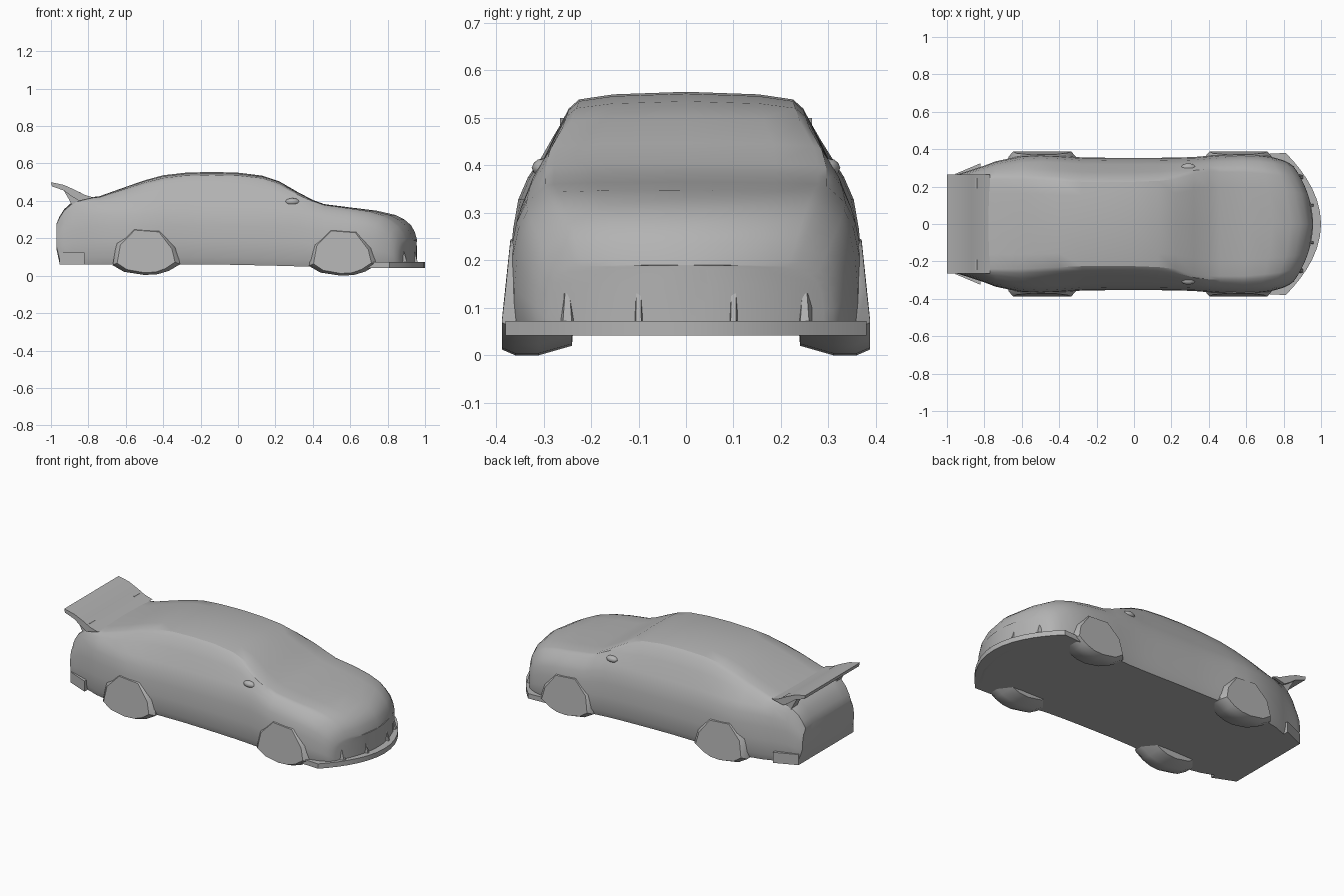
import bpy, bmesh, math

cube = bpy.data.objects.get("Cube")
if cube:
    bpy.data.objects.remove(cube)

grey = bpy.data.materials.new("body_grey")
grey.use_nodes = True
colour = (0.45, 0.45, 0.45, 1)
grey.diffuse_color = colour
grey.node_tree.nodes["Principled BSDF"].inputs["Base Color"].default_value = colour


def finish(name, bm, angle=30):
    """Turn a bmesh into a shaded grey object."""
    bmesh.ops.remove_doubles(bm, verts=bm.verts, dist=0.0005)
    bmesh.ops.recalc_face_normals(bm, faces=bm.faces)
    mesh = bpy.data.meshes.new(name)
    bm.to_mesh(mesh)
    bm.free()
    mesh.materials.append(grey)
    ob = bpy.data.objects.new(name, mesh)
    bpy.context.collection.objects.link(ob)
    bpy.ops.object.select_all(action='DESELECT')
    ob.select_set(True)
    bpy.context.view_layer.objects.active = ob
    bpy.ops.object.shade_smooth_by_angle(angle=math.radians(angle))
    return ob


def loft(name, rings, angle=30):
    """Skin closed rings of equal length and cap both ends."""
    bm = bmesh.new()
    loops = [[bm.verts.new(p) for p in ring] for ring in rings]
    n = len(loops[0])
    for a, b in zip(loops, loops[1:]):
        for i in range(n):
            j = (i + 1) % n
            bm.faces.new((a[i], a[j], b[j], b[i]))
    bm.faces.new(loops[0])
    bm.faces.new(loops[-1])
    return finish(name, bm, angle)


def bow(x, y):
    """Sweep the nose back towards its corners."""
    t = min(max((x - 0.55) / 0.35, 0), 1)
    return x - 0.14 * t * (y / 0.36) ** 2


def section(x, low, wide, roof, top):
    """Cross-section of the body: floor, sill, flank, shoulder, roof."""
    tall = top - low
    sh = min(0.375, top - 0.14 * tall)
    half = [(0, low), (wide * 0.6, low), (wide * 0.96, low),
            (wide, low + 0.12 * (sh - low)),
            (wide, low + 0.4 * (sh - low)),
            (wide * 0.985, low + 0.65 * (sh - low)),
            (wide * 0.955, low + 0.85 * (sh - low)), (wide * 0.9, sh)]
    edge, rise = wide * 0.9, top - sh
    half += [(edge + (roof - edge) * 0.5, sh + rise * 0.48),
             (edge + (roof - edge) * 0.85, sh + rise * 0.8),
             (roof * 0.96, sh + rise * 0.91),
             (roof * 0.65, sh + rise * 0.97), (0, top)]
    ring = half + [(-y, z) for y, z in half[-2:0:-1]]
    return [(bow(x, y), y, z) for y, z in ring]


# Main shell: x, floor height, half width, half width on top, top height
stations = [
    (-0.97, 0.14, 0.25, 0.22, 0.28), (-0.955, 0.07, 0.262, 0.225, 0.315),
    (-0.93, 0.062, 0.27, 0.23, 0.355), (-0.88, 0.06, 0.285, 0.24, 0.40),
    (-0.80, 0.06, 0.312, 0.25, 0.418), (-0.74, 0.06, 0.335, 0.25, 0.425),
    (-0.60, 0.06, 0.365, 0.25, 0.475), (-0.50, 0.06, 0.37, 0.245, 0.51),
    (-0.40, 0.06, 0.365, 0.24, 0.537), (-0.28, 0.06, 0.356, 0.235, 0.551),
    (-0.14, 0.06, 0.354, 0.235, 0.555), (0.0, 0.058, 0.354, 0.235, 0.551),
    (0.13, 0.055, 0.354, 0.24, 0.535), (0.22, 0.053, 0.355, 0.25, 0.505),
    (0.32, 0.05, 0.358, 0.28, 0.447), (0.40, 0.048, 0.365, 0.29, 0.405),
    (0.46, 0.046, 0.37, 0.29, 0.383), (0.60, 0.044, 0.374, 0.29, 0.365),
    (0.74, 0.042, 0.37, 0.28, 0.348), (0.84, 0.042, 0.362, 0.27, 0.325),
    (0.89, 0.042, 0.352, 0.26, 0.30), (0.925, 0.042, 0.34, 0.25, 0.27),
    (0.945, 0.042, 0.325, 0.24, 0.235), (0.955, 0.045, 0.31, 0.23, 0.20)]
nose = [(0.957, 0.05, w, w * 0.75, 0.19) for w in (0.29, 0.21, 0.13, 0.05)]
loft("body_shell", [section(*s) for s in stations + nose])

# Front splitter: a thin swept plate
plan = [0.38 * math.sin(math.radians(a)) for a in range(-90, 91, 10)]
outline = [(1.0 - 0.17 * (y / 0.36) ** 2, y) for y in plan]
outline = [(0.62, -0.37)] + outline + [(0.62, 0.37)]
loft("front_splitter", [[(x, y, z) for x, y in outline] for z in (0.042, 0.072)])

# Bumper ribs below and above the air intake, and the intake posts
for y, wide in ((-0.25, 0.02), (-0.1, 0.012), (0.1, 0.012), (0.25, 0.02)):
    front = 0.975 - 0.14 * (y / 0.36) ** 2
    loft("intake_post", [[(front - 0.05, y - wide, z), (front, y - wide * 0.5, z),
                          (front, y + wide * 0.5, z), (front - 0.05, y + wide, z)]
                         if z < 0.1 else
                         [(front - 0.05, y - wide, z), (front - 0.02, y - 0.005, z),
                          (front - 0.02, y + 0.005, z), (front - 0.05, y + wide, z)]
                         for z in (0.06, 0.13)])

# Rear bumper lip
lip = [(-0.955, -0.268), (-0.955, 0.268), (-0.82, 0.325), (-0.82, -0.325)]
loft("rear_bumper_lip", [[(x, y, z) for x, y in lip] for z in (0.06, 0.125)])

# Wheel bulges: covered wheels that swell out of the flanks
bulge = [(-0.17, 0.06), (-0.11, 0.025), (0.0, 0.008), (0.07, 0.012), (0.13, 0.03),
         (0.19, 0.065), (0.17, 0.16), (0.09, 0.25), (-0.06, 0.26), (-0.15, 0.18)]
for side, label in ((1, "left"), (-1, "right")):
    for cx, end, drop in ((-0.5, "rear", 0.004), (0.55, "front", 0.008)):
        rings = []
        for y, scale, lift in ((0.24, 0.85, 0.02), (0.31, 1, 0), (0.36, 1, 0),
                               (0.388, 0.86, 0.012)):
            rings.append([(cx + x * scale,
                           side * (y - max(0, z - 0.08) * 0.1),
                           z - drop + lift * (1 if z < 0.1 else -1))
                          for x, z in bulge])
        loft(end + "_wheel_bulge_" + label, rings, 40)

    # Door mirror stub
    bm = bmesh.new()
    bmesh.ops.create_icosphere(bm, subdivisions=2, radius=1)
    for v in bm.verts:
        v.co = (0.29 + v.co.x * 0.04, side * (0.3 + v.co.y * 0.025),
                0.395 + v.co.z * 0.02)
    finish("door_mirror_" + label, bm)

    # Wing end support
    strut = [(-0.94, 0.47), (-0.84, 0.445), (-0.80, 0.39), (-0.88, 0.36), (-0.905, 0.41)]
    loft("wing_support_" + label, [[(x, side * y, z) for x, z in strut]
                                   for y in (0.19, 0.245)])

# Rear wing: upswept blade blending into the boot lid
blade = [(-1.0, 0.5), (-0.985, 0.497), (-0.93, 0.485), (-0.87, 0.458), (-0.82, 0.432),
         (-0.77, 0.418), (-0.85, 0.40), (-0.89, 0.425), (-0.93, 0.455), (-0.995, 0.478)]
loft("rear_wing", [[(x, y, z) for x, z in blade] for y in (-0.265, 0.265)])
